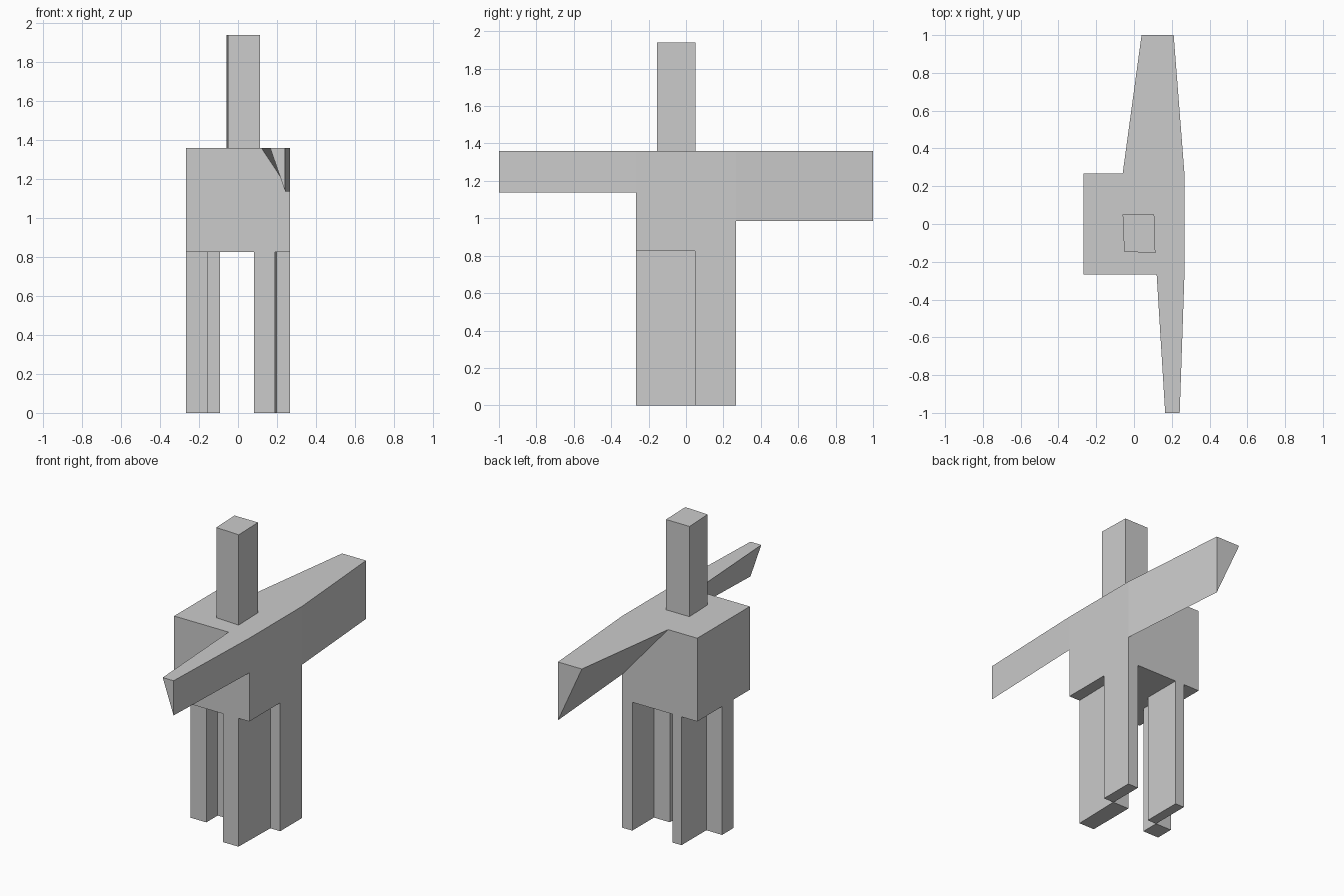
import bpy, bmesh

if "Cube" in bpy.data.objects:
    bpy.data.objects.remove(bpy.data.objects["Cube"])


def loft(name, start, end):
    """Solid between two matching loops of 3D points."""
    bm = bmesh.new()
    a = [bm.verts.new(p) for p in start]
    b = [bm.verts.new(p) for p in end]
    n = len(a)
    bm.faces.new(a)
    bm.faces.new(b[::-1])
    for i in range(n):
        j = (i + 1) % n
        bm.faces.new((a[i], b[i], b[j], a[j]))
    bmesh.ops.recalc_face_normals(bm, faces=bm.faces)
    mesh = bpy.data.meshes.new(name)
    bm.to_mesh(mesh)
    bm.free()
    obj = bpy.data.objects.new(name, mesh)
    bpy.context.collection.objects.link(obj)
    return obj


def column(name, outline, z0, z1):
    """Upright prism from a plan outline."""
    return loft(name, [(x, y, z0) for x, y in outline],
                [(x, y, z1) for x, y in outline])


def rect(x0, x1, y0, y1):
    return [(x0, y0), (x1, y0), (x1, y1), (x0, y1)]


HIP, SHOULDER, TOP = 0.825, 1.36, 1.94
S = 0.267


def arm(name, root, tip, z_low):
    """Tapered wedge arm; root and tip are (y, inner x, outer x)."""
    def section(y, inner, outer):
        return [(inner, y, SHOULDER), (outer, y, SHOULDER), (outer, y, z_low)]
    return loft(name, section(*root), section(*tip))


# Torso and slightly skewed head
column("torso", rect(-S, S, -S, S), HIP, SHOULDER)
column("head", [(-0.052, -0.146), (0.113, -0.154), (0.107, 0.05), (-0.06, 0.05)],
       SHOULDER, TOP)

# Wedge arms
arm("front_arm", (-S, 0.12, S), (-1, 0.165, 0.242), 1.137)
arm("back_arm", (S, -0.06, S), (1, 0.04, 0.21), 0.985)

# Each leg is two staggered posts meeting at an edge
column("right_leg_front", [(0.082, -S), (0.19, -S), (0.197, 0.047), (0.082, 0.047)], 0, HIP)
column("right_leg_back", rect(0.195, S, 0.047, S), 0, HIP)
column("left_leg_front", rect(-S, -0.155, -0.1, 0.015), 0, HIP)
column("left_leg_back", rect(-0.155, -0.092, 0.015, S), 0, HIP)
